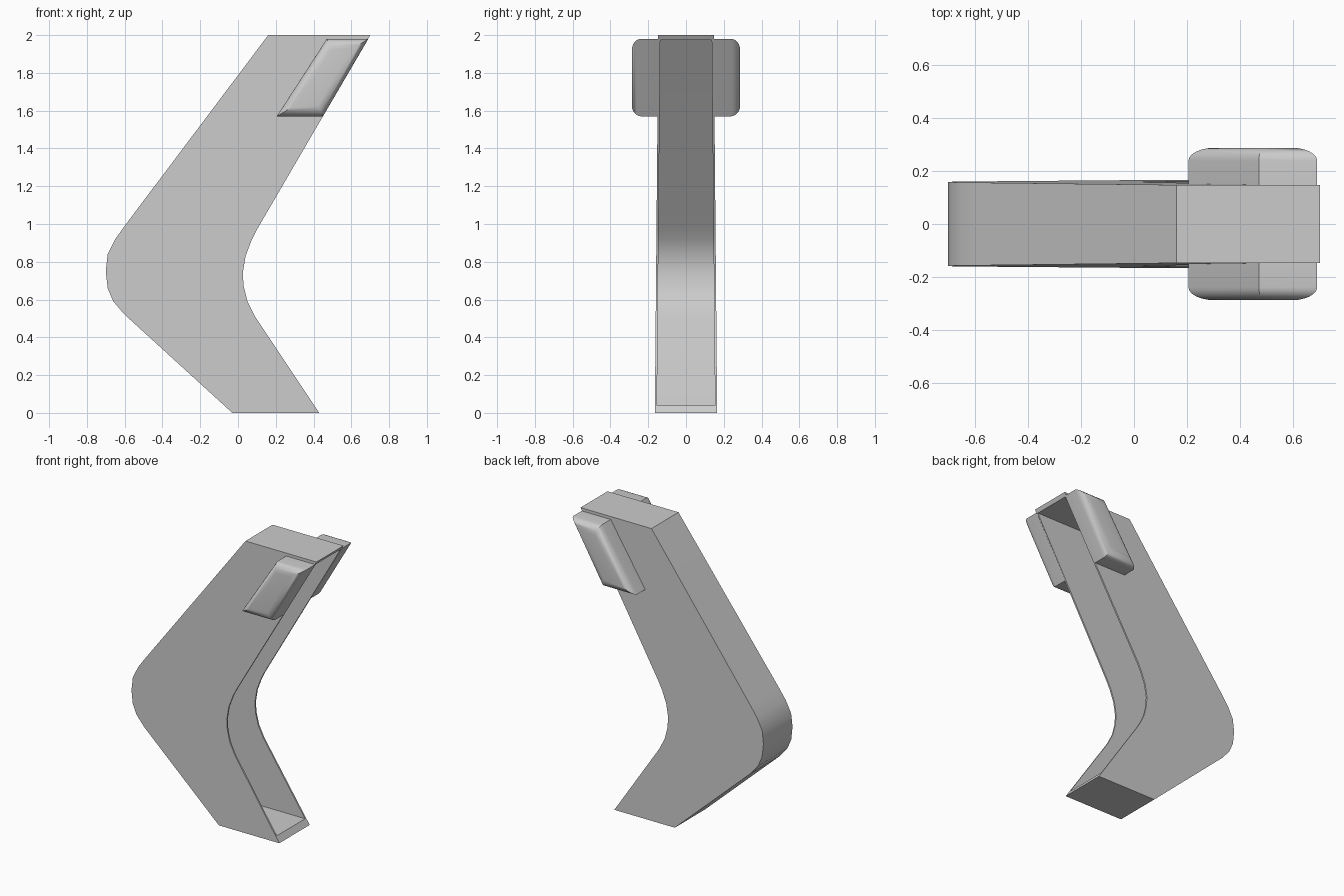
import bpy, bmesh
from math import sin, cos, pi, radians

if "Cube" in bpy.data.objects:
    bpy.data.objects.remove(bpy.data.objects["Cube"])

# Bent arm side profile: outer (left) edge and inner (right) edge, top to bottom
OUTER = [(0.16, 2.0), (-0.60, 0.99), (-0.65, 0.92), (-0.69, 0.84), (-0.70, 0.75),
         (-0.69, 0.66), (-0.66, 0.59), (-0.60, 0.52), (-0.03, 0.0)]
INNER = [(0.70, 2.0), (0.10, 0.97), (0.07, 0.91), (0.04, 0.83), (0.025, 0.74),
         (0.03, 0.67), (0.05, 0.59), (0.09, 0.51), (0.43, 0.0)]


def half_width(z):
    return 0.165 - 0.009 * z


def loft(name, rings):
    """Closed solid from matching rings of 3D points."""
    bm = bmesh.new()
    rows = [[bm.verts.new(p) for p in r] for r in rings]
    n = len(rows[0])
    for a, b in zip(rows, rows[1:]):
        for i in range(n):
            j = (i + 1) % n
            bm.faces.new((a[i], a[j], b[j], b[i]))
    bm.faces.new(rows[0])
    bm.faces.new(rows[-1])
    bmesh.ops.recalc_face_normals(bm, faces=bm.faces)
    me = bpy.data.meshes.new(name)
    bm.to_mesh(me)
    bm.free()
    ob = bpy.data.objects.new(name, me)
    bpy.context.collection.objects.link(ob)
    return ob


def smooth(ob, angle):
    bpy.ops.object.select_all(action='DESELECT')
    bpy.context.view_layer.objects.active = ob
    ob.select_set(True)
    bpy.ops.object.shade_smooth_by_angle(angle=radians(angle))


def slab(name, outline, wall):
    return loft(name, [[(x, s * (half_width(z) - wall), z) for x, z in outline]
                       for s in (-1, 1)])


def at_height(p, q, z):
    t = (z - p[1]) / (q[1] - p[1])
    return (p[0] + t * (q[0] - p[0]), z)


# Tapered arm
arm = slab("bent_arm", OUTER + INNER[::-1], 0)

# Deep channel, open along the inner edge
back = [at_height(OUTER[0], OUTER[1], 1.975)] + OUTER[1:-1] + [at_height(OUTER[-2], OUTER[-1], 0.04)]
back = [(x + 0.035, z) for x, z in back]
cutter = slab("channel_cutter", back + [(1.0, 0.04), (1.0, 1.975)], 0.011)
cutter.hide_render = True
mod = arm.modifiers.new("channel", 'BOOLEAN')
mod.operation = 'DIFFERENCE'
mod.solver = 'EXACT'
mod.object = cutter
bpy.context.view_layer.objects.active = arm
bpy.ops.object.modifier_apply(modifier=mod.name)
bpy.data.objects.remove(cutter)
smooth(arm, 25)


# Slanted side pads with rounded outer edges
def pad_ring(y, du, dv):
    ring = []
    for u, v in ((0, 0), (1, 0), (1, 1), (0, 1)):
        z = 1.57 + dv if v == 0 else 1.98 - dv
        t = (z - 1.57) / 0.41
        left, right = 0.205 + 0.265 * t, 0.45 + 0.24 * t
        ring.append((right - du if u else left + du, y, z))
    return ring


STEPS = 6
for side, name in ((-1, "front_pad"), (1, "rear_pad")):
    rings = [pad_ring(side * 0.143, 0, 0)]
    for k in range(STEPS + 1):
        a = k / STEPS * pi / 2
        rings.append(pad_ring(side * (0.238 + 0.049 * sin(a)),
                              0.06 * (1 - cos(a)), 0.06 * (1 - cos(a))))
    smooth(loft(name, rings), 35)
